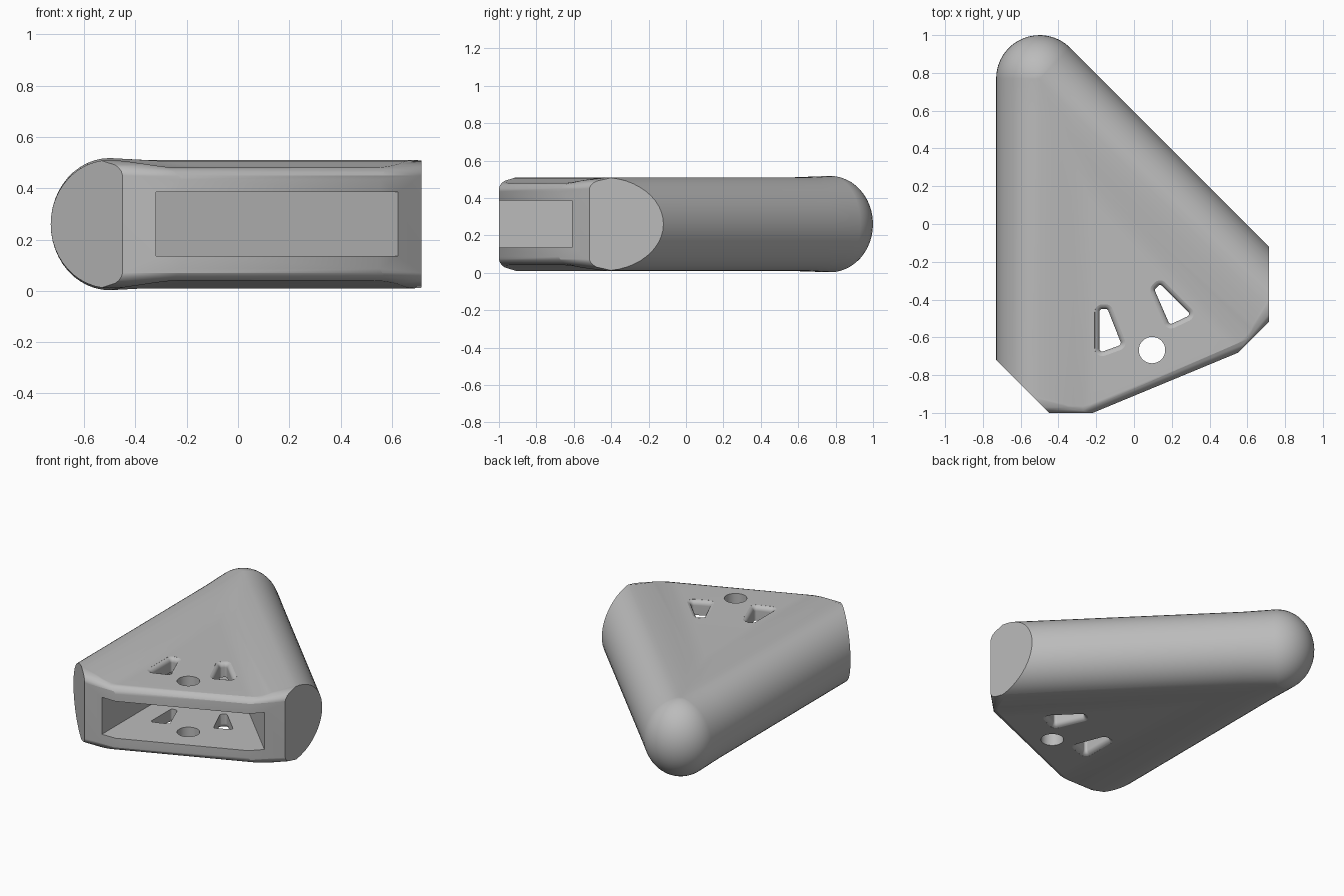
import bpy, bmesh, math
from mathutils import Matrix, Vector

cube = bpy.data.objects.get("Cube")
if cube:
    bpy.data.objects.remove(cube, do_unlink=True)

HALF = math.radians(22.5)            # half of the angle between the arms
SIN, COS = math.sin(HALF), math.cos(HALF)
RADIUS, ARM, WEB = 0.23, 0.25, 0.22  # arm radius, arm and web half heights
REACH = 2.3                          # arms run past the front before trimming
APEX = Vector((-0.5, 0.77, 0.26))
PLACE = Matrix.Translation(APEX) @ Matrix.Rotation(HALF, 4, "Z")

grey = bpy.data.materials.new("plain grey")
grey.use_nodes = True
grey.diffuse_color = (0.5, 0.5, 0.5, 1)
grey.node_tree.nodes["Principled BSDF"].inputs["Base Color"].default_value = (0.5, 0.5, 0.5, 1)


def loft(rings):
    """Closed solid through a list of equally long rings."""
    bm = bmesh.new()
    rows = [[bm.verts.new(p) for p in ring] for ring in rings]
    n = len(rows[0])
    for a, b in zip(rows, rows[1:]):
        for i in range(n):
            j = (i + 1) % n
            bm.faces.new((a[i], a[j], b[j], b[i]))
    bm.faces.new(rows[0][::-1])
    bm.faces.new(rows[-1])
    bmesh.ops.remove_doubles(bm, verts=bm.verts, dist=1e-5)
    bmesh.ops.recalc_face_normals(bm, faces=bm.faces)
    return bm


def finish(bm, name):
    mesh = bpy.data.meshes.new(name)
    bm.to_mesh(mesh)
    bm.free()
    mesh.transform(PLACE)
    mesh.materials.append(grey)
    obj = bpy.data.objects.new(name, mesh)
    bpy.context.collection.objects.link(obj)
    return obj


def v_ring(r, h, steps=16):
    """V outline at offset r from the arm centre lines, at height h."""
    def along(side, s, r0):
        return (side * (r0 * COS + s * SIN), r0 * SIN - s * COS)
    def start(s):
        # inside the V both lines begin at their crossing on the axis
        return s if r >= 0 else s - r * COS / SIN
    end = (REACH + r * SIN) / COS
    pts = [(*along(-1, end, r), h), (*along(-1, start(0.2), r), h)]
    for i in range(steps + 1):
        a = math.pi - HALF - (math.pi - 2 * HALF) * i / steps
        if r >= 0:
            pts.append((r * math.cos(a), r * math.sin(a), h * 1.03))
        else:
            pts.append((0, r / SIN, h))
    return pts + [(*along(1, start(0.2), r), h), (*along(1, end, r), h)]


# Body: elliptical arms that dip into a thinner web
profile = [(RADIUS * math.cos(a), ARM * math.sin(a))
           for a in (math.pi / 2 * i / 12 for i in range(12))]
profile += [(0, ARM), (-0.06, 0.246), (-0.12, 0.237), (-0.18, 0.228),
            (-0.23, 0.222), (-0.28, WEB)]
lower = [(r, -h) for r, h in profile[:0:-1]]
bm = loft([v_ring(r, h) for r, h in lower + profile])


def trim(normal, offset):
    normal = Vector(normal).normalized()
    bmesh.ops.bisect_plane(bm, geom=bm.verts[:] + bm.edges[:] + bm.faces[:],
                           dist=1e-5, plane_co=normal * offset,
                           plane_no=normal, clear_outer=True)
    rim = [e for e in bm.edges if e.is_boundary]
    if rim:
        bmesh.ops.holes_fill(bm, edges=rim, sides=0)


# Front faces with rounded upper and lower edges
FILLET = 0.055
for angle, offset, top in ((270, 1.743, WEB), (247.5, 1.77, 0.236), (292.5, 1.77, 0.236)):
    c, s = math.cos(math.radians(angle)), math.sin(math.radians(angle))
    for tilt in (0, 18, -18, 36, -36, 54, -54, 72, -72):
        ct, st = math.cos(math.radians(tilt)), math.sin(math.radians(tilt))
        trim((c * ct, s * ct, st),
             ct * (offset - FILLET) + abs(st) * (top - FILLET) + FILLET)

# Sharp slanted arm ends
for angle in (202.5, 337.5):
    a = math.radians(angle)
    trim((math.cos(a), math.sin(a), 0), 1.216)
bmesh.ops.recalc_face_normals(bm, faces=bm.faces)
body = finish(bm, "corner_bracket_body")


def carve(cutter_bm):
    cutter = finish(cutter_bm, "cutter")
    cutter.hide_render = True
    mod = body.modifiers.new("carve", "BOOLEAN")
    mod.operation, mod.solver, mod.object = "DIFFERENCE", "EXACT", cutter
    bpy.context.view_layer.objects.active = body
    bpy.ops.object.modifier_apply(modifier=mod.name)
    bpy.data.objects.remove(cutter, do_unlink=True)


# Wedge-shaped pocket opening at the front
inset, depth = -0.18, 2.2
half_width = (depth + inset / SIN) * SIN / COS
carve(loft([[(0, inset / SIN, z), (-half_width, -depth, z), (half_width, -depth, z)]
            for z in (-0.125, 0.125)]))

# Round through hole
carve(loft([[(0.07 * math.cos(math.tau * i / 32), 0.07 * math.sin(math.tau * i / 32) - 1.556, z)
             for i in range(32)] for z in (-0.4, 0.4)]))


def rounded(points, r, z, steps=5):
    """Counter-clockwise polygon grown by r with round corners."""
    ring = []
    for i, p in enumerate(points):
        e0, e1 = p - points[i - 1], points[(i + 1) % len(points)] - p
        a0 = math.atan2(e0.y, e0.x) - math.pi / 2
        turn = (math.atan2(e1.y, e1.x) - math.pi / 2 - a0) % math.tau
        for k in range(steps + 1):
            a = a0 + turn * k / steps
            ring.append((p.x + r * math.cos(a), p.y + r * math.sin(a), z))
    return ring


# Mirrored pair of tapered holes with softened rims
corners = [PLACE.inverted() @ Vector((x, y, APEX.z)) for x, y in
           ((-0.168, -0.465), (-0.168, -0.66), (-0.085, -0.63), (-0.15, -0.465))]
mirrored = [Vector((-p.x, p.y, 0)) for p in reversed(corners)]
SOFT = 0.03
levels = [(WEB - SOFT + SOFT * math.sin(a), 0.015 + SOFT * (1 - math.cos(a)))
          for a in (math.radians(d) for d in (0, 20, 40, 60, 80))]
levels.append((0.35, 0.015 + SOFT))
levels = [(-z, r) for z, r in reversed(levels)] + levels
for shape in (corners, mirrored):
    carve(loft([rounded(shape, r, z) for z, r in levels]))

# Smooth shading that keeps the slanted ends and pocket crisp
for obj in bpy.context.selected_objects:
    obj.select_set(False)
body.select_set(True)
bpy.context.view_layer.objects.active = body
bpy.ops.object.shade_smooth_by_angle(angle=math.radians(30))
weighted = body.modifiers.new("even shading", "WEIGHTED_NORMAL")
weighted.keep_sharp = True
